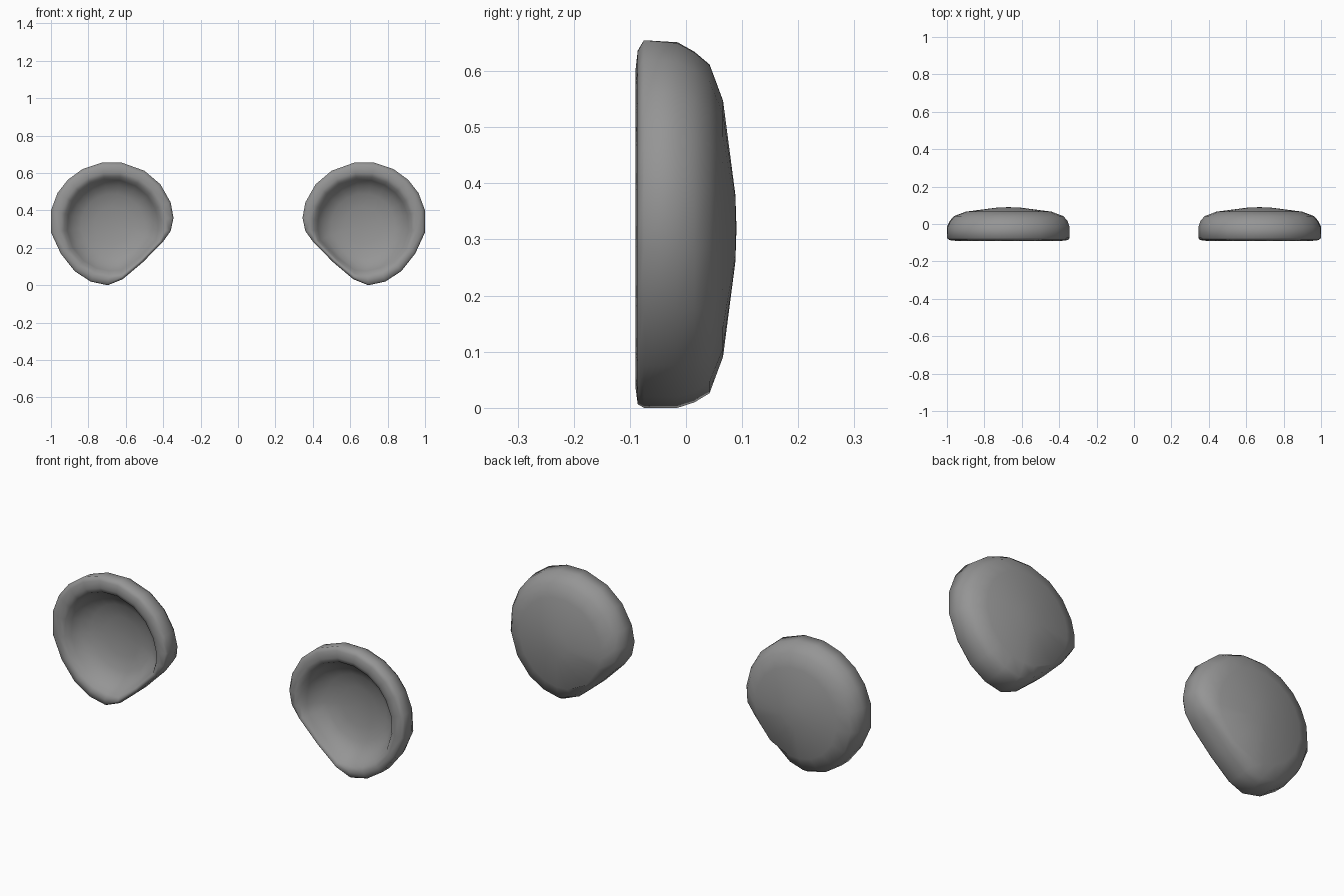
import bpy
import bmesh
from mathutils import Vector

default_cube = bpy.data.objects.get("Cube")
if default_cube:
    bpy.data.objects.remove(default_cube, do_unlink=True)

# One neutral grey for both ears
grey = bpy.data.materials.new("neutral_grey")
grey.use_nodes = True
colour = (0.3, 0.3, 0.3, 1)
grey.diffuse_color = colour
grey.node_tree.nodes["Principled BSDF"].inputs["Base Color"].default_value = colour

# Rounded teardrop outline (x, z), pinched toward the lower inner side
OUTLINE = [(.62, .655), (.73, .655), (.83, .622), (.91, .564), (.965, .493),
           (1, .4), (1, .283), (.948, .17), (.873, .075), (.788, .02),
           (.697, 0), (.617, .032), (.51, .122), (.403, .23), (.36, .29),
           (.345, .36), (.36, .443), (.415, .54), (.5, .612)]
CENTRE = Vector((.67, .32))

# Loft rings: depth y, largest radius, outline scale. A ring follows the
# teardrop only where that is narrower than its circle.
RINGS = [(.088, .06, 1), (.066, .23, .9), (.042, .295, .94), (.015, .318, .97),
         (-.015, .335, 1), (-.075, 1, 1), (-.086, .32, .98), (-.09, .285, .95),
         (-.08, .262, .91), (-.05, .244, .87), (-.017, .215, .8),
         (.008, .17, .68), (.024, .1, .4)]
BACK_TIP, BOWL_FLOOR = .09, .032


def build_ear(name, side):
    bm = bmesh.new()

    def point(x, y, z):
        return bm.verts.new((side * x, y, z))

    # Rings run from the domed back, round the lip and into the round bowl
    loops = []
    for y, radius, scale in RINGS:
        ring = []
        for corner in OUTLINE:
            spoke = Vector(corner) - CENTRE
            p = CENTRE + spoke.normalized() * min(radius, spoke.length * scale)
            ring.append(point(p.x, y, p.y))
        loops.append(ring)

    count = len(OUTLINE)
    for a, b in zip(loops, loops[1:]):
        for i in range(count):
            j = (i + 1) % count
            bm.faces.new((a[i], a[j], b[j], b[i]))

    # Close the back dome and the bowl floor with fans
    for ring, depth in ((loops[0], BACK_TIP), (loops[-1], BOWL_FLOOR)):
        tip = point(CENTRE.x, depth, CENTRE.y)
        for i in range(count):
            bm.faces.new((ring[i], ring[(i + 1) % count], tip))

    bmesh.ops.recalc_face_normals(bm, faces=bm.faces)
    for face in bm.faces:
        face.smooth = True

    mesh = bpy.data.meshes.new(name)
    bm.to_mesh(mesh)
    bm.free()
    mesh.materials.append(grey)
    ear = bpy.data.objects.new(name, mesh)
    bpy.context.collection.objects.link(ear)
    return ear


build_ear("left_ear", 1)
build_ear("right_ear", -1)
